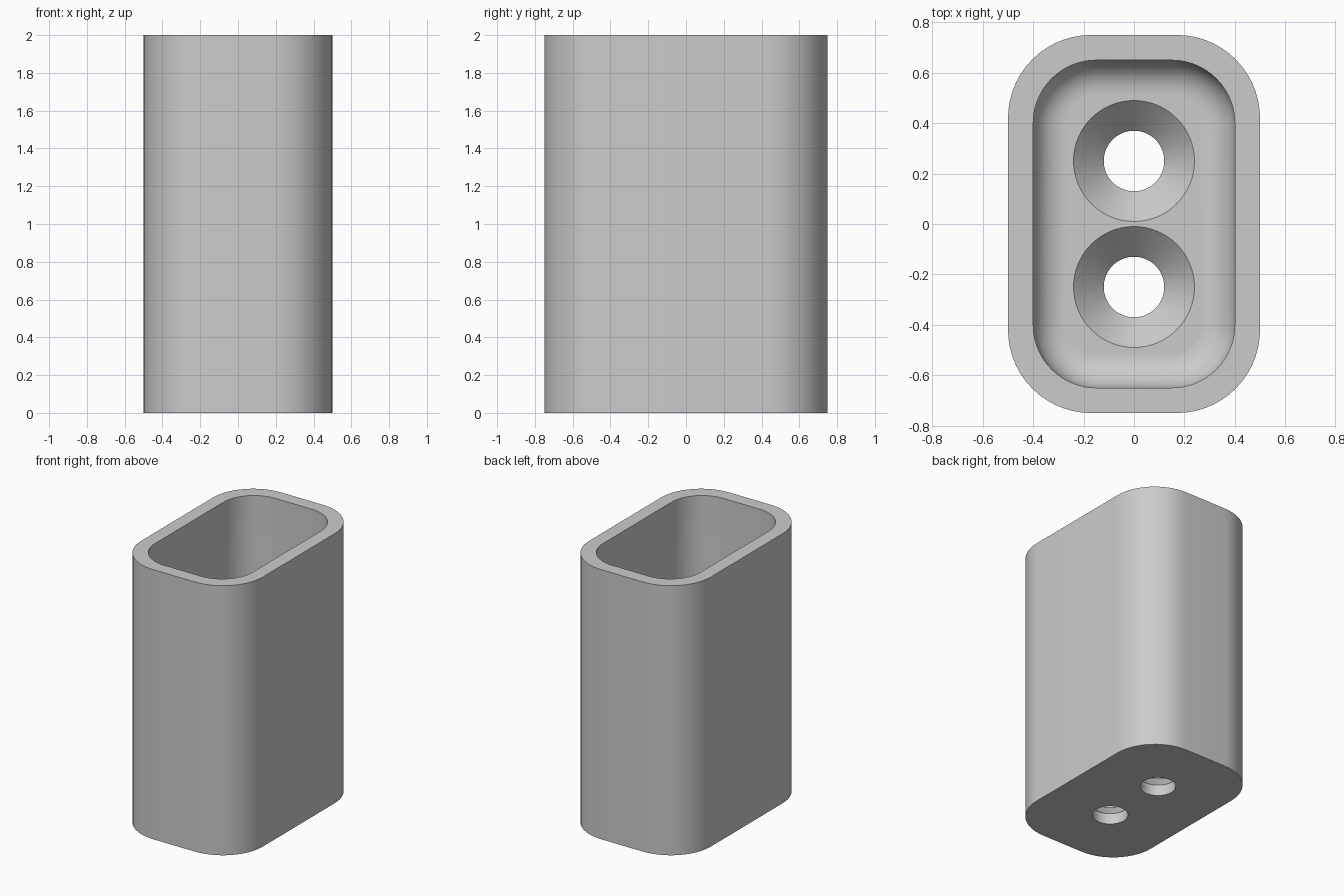
import bpy, bmesh, math

cube = bpy.data.objects.get("Cube")
if cube:
    bpy.data.objects.remove(cube, do_unlink=True)

HEIGHT, FLOOR, FILLET = 2.0, 0.2, 0.13
HOLE_R, SINK_R, SINK_BASE = 0.12, 0.24, 0.08
CORNER_STEPS, HOLE_STEPS, FILLET_STEPS = 14, 64, 10

bm = bmesh.new()


def rounded_ring(half_x, half_y, radius, z):
    """Closed ring of vertices around a rounded rectangle."""
    ring = []
    for corner, (sx, sy) in enumerate([(1, 1), (-1, 1), (-1, -1), (1, -1)]):
        for i in range(CORNER_STEPS + 1):
            a = math.pi / 2 * (corner + i / CORNER_STEPS)
            ring.append(bm.verts.new((sx * (half_x - radius) + radius * math.cos(a),
                                      sy * (half_y - radius) + radius * math.sin(a), z)))
    return ring


def circle_ring(y, radius, z):
    angles = [math.tau * i / HOLE_STEPS for i in range(HOLE_STEPS)]
    return [bm.verts.new((radius * math.cos(a), y + radius * math.sin(a), z)) for a in angles]


def bridge(rings):
    for low, high in zip(rings, rings[1:]):
        for i in range(len(low)):
            j = (i + 1) % len(low)
            bm.faces.new((low[i], low[j], high[j], high[i]))


def fill(rings):
    """Flat face bounded by the first ring, pierced by the others."""
    edges = [bm.edges.get((r[i - 1], r[i])) for r in rings for i in range(len(r))]
    bmesh.ops.triangle_fill(bm, edges=edges, use_beauty=True)


# Outer wall, rim, inner wall and rounded cavity bottom
shell = [rounded_ring(0.5, 0.75, 0.33, 0), rounded_ring(0.5, 0.75, 0.33, HEIGHT),
         rounded_ring(0.4, 0.65, 0.25, HEIGHT)]
for i in range(FILLET_STEPS + 1):
    a = math.pi / 2 * i / FILLET_STEPS
    inset = FILLET * (1 - math.cos(a))
    shell.append(rounded_ring(0.4 - inset, 0.65 - inset, 0.25 - inset,
                              FLOOR + FILLET * (1 - math.sin(a))))
bridge(shell)

# Two countersunk screw holes
holes = [[circle_ring(y, HOLE_R, 0), circle_ring(y, HOLE_R, SINK_BASE),
          circle_ring(y, SINK_R, FLOOR)] for y in (-0.25, 0.25)]
for hole in holes:
    bridge(hole)

# Underside and cavity floor
fill([shell[0]] + [h[0] for h in holes])
fill([shell[-1]] + [h[-1] for h in holes])
bmesh.ops.recalc_face_normals(bm, faces=bm.faces[:])

mesh = bpy.data.meshes.new("open_sleeve")
bm.to_mesh(mesh)
bm.free()
sleeve = bpy.data.objects.new("open_sleeve", mesh)
bpy.context.collection.objects.link(sleeve)

# Smooth curves, crisp rims, flat floors
bpy.ops.object.select_all(action='DESELECT')
sleeve.select_set(True)
bpy.context.view_layer.objects.active = sleeve
bpy.ops.object.shade_smooth_by_angle(angle=math.radians(30))
for face in mesh.polygons:
    if abs(face.normal.z) > 0.999:
        face.use_smooth = False

# Plain grey finish
grey = bpy.data.materials.new("light_grey")
grey.use_nodes = True
colour = (0.6, 0.6, 0.6, 1)
grey.diffuse_color = colour
grey.node_tree.nodes["Principled BSDF"].inputs["Base Color"].default_value = colour
mesh.materials.append(grey)
